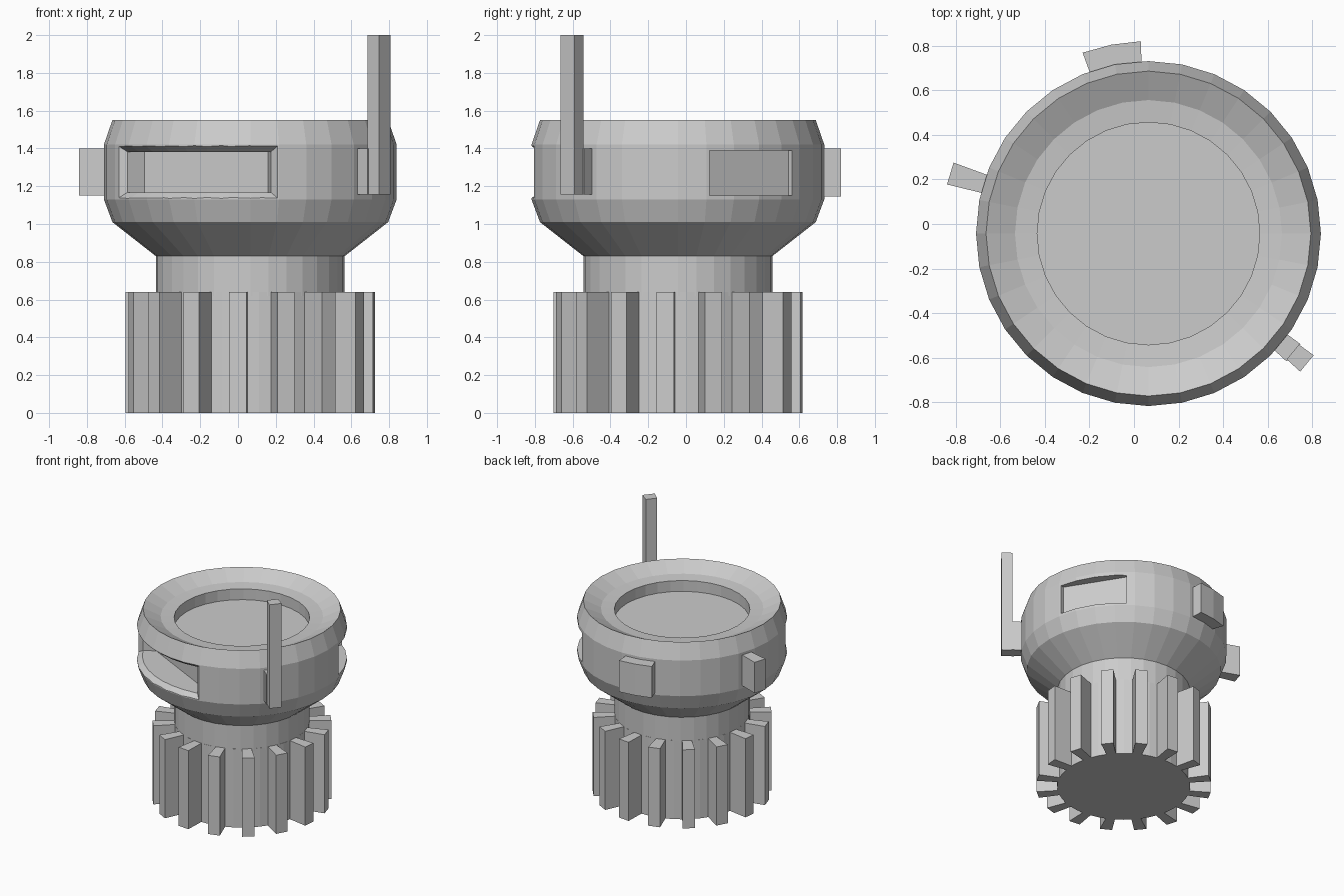
import bpy, math
from math import cos, sin, radians

if "Cube" in bpy.data.objects:
    bpy.data.objects.remove(bpy.data.objects["Cube"])

CX, CY = 0.065, -0.043   # main axis


def make(name, verts, faces):
    me = bpy.data.meshes.new(name)
    me.from_pydata(verts, [], faces)
    me.update()
    ob = bpy.data.objects.new(name, me)
    bpy.context.collection.objects.link(ob)
    return ob


def polar(r, deg, z):
    return (CX + r * cos(radians(deg)), CY + r * sin(radians(deg)), z)


def lathe(name, profile, n=32):
    m = len(profile)
    verts = [polar(r, 360 * i / n, z) for i in range(n) for r, z in profile]
    faces = [(i * m + j, (i + 1) % n * m + j, (i + 1) % n * m + j + 1, i * m + j + 1)
             for i in range(n) for j in range(m - 1)]
    faces.append([i * m for i in reversed(range(n))])
    faces.append([i * m + m - 1 for i in range(n)])
    return make(name, verts, faces)


def sector(name, r0, r1, a0, a1, z0, z1, n=1, grow=0.0, chord=False):
    """Block between two radii; chord gives a flat inner wall, grow flares the outside."""
    ga = math.degrees(grow / r1)
    p, q = polar(r0, a0, 0), polar(r0, a1, 0)
    verts, faces = [], []
    for i in range(n + 1):
        t = i / n
        a = a0 + (a1 - a0) * t
        b = a0 - ga + (a1 - a0 + 2 * ga) * t
        x, y, _ = polar(r0, a, 0)
        if chord:
            x, y = p[0] + (q[0] - p[0]) * t, p[1] + (q[1] - p[1]) * t
        verts += [(x, y, z0), (x, y, z1), polar(r1, b, z1 + grow), polar(r1, b, z0 - grow)]
    for i in range(n):
        for j in range(4):
            k = (j + 1) % 4
            faces.append((4 * i + j, 4 * i + k, 4 * i + 4 + k, 4 * i + 4 + j))
    faces += [(3, 2, 1, 0), tuple(4 * n + j for j in range(4))]
    return make(name, verts, faces)


def cut(target, cutter):
    mod = target.modifiers.new("slot", 'BOOLEAN')
    mod.operation = 'DIFFERENCE'
    mod.solver = 'EXACT'
    mod.object = cutter
    cutter.hide_render = True
    bpy.context.view_layer.objects.active = target
    bpy.ops.object.modifier_apply(modifier=mod.name)
    bpy.data.objects.remove(cutter)


# Bowl-shaped head with neck and recessed top
head = lathe("head", [(0.5, 0.62), (0.5, 0.83), (0.73, 1.01), (0.775, 1.13), (0.775, 1.42),
                      (0.73, 1.55), (0.6, 1.487), (0.5, 1.478), (0.5, 1.39)])

# Wide front slot with flared edge, and shallow side slot
cut(head, sector("front_slot", 0.635, 0.9, 207.9, 278.5, 1.168, 1.382, 6, chord=True))
cut(head, sector("front_flare", 0.735, 0.8, 207.9, 278.5, 1.168, 1.382, 8, grow=0.05))
cut(head, sector("side_slot", 0.745, 0.9, 12.5, 51.7, 1.15, 1.39, 4, chord=True))

# Ribbed grip: 16 radial teeth
pts = []
for k in range(16):
    c = -95.85 + 22.5 * k
    pts += [(0.5, c - 4.05), (0.66, c - 4.05), (0.66, c + 4.05), (0.5, c + 4.05), (0.5, c + 11.25)]
N = len(pts)
make("ribbed_base",
     [polar(r, a, z) for z in (0, 0.64) for r, a in pts],
     [(i, (i + 1) % N, N + (i + 1) % N, N + i) for i in range(N)]
     + [list(reversed(range(N))), list(range(N, 2 * N))])

# Side lugs
sector("back_lug", 0.7, 0.865, 92.3, 110, 1.145, 1.4, 2)
sector("left_lug", 0.7, 0.932, 160, 166.3, 1.15, 1.4)

# Antenna on its bracket
sector("antenna_bracket", 0.7, 0.845, -42.8, -36, 1.155, 1.4)
sector("antenna", 0.84, 0.922, -42.3, -36.4, 1.155, 2.0)
